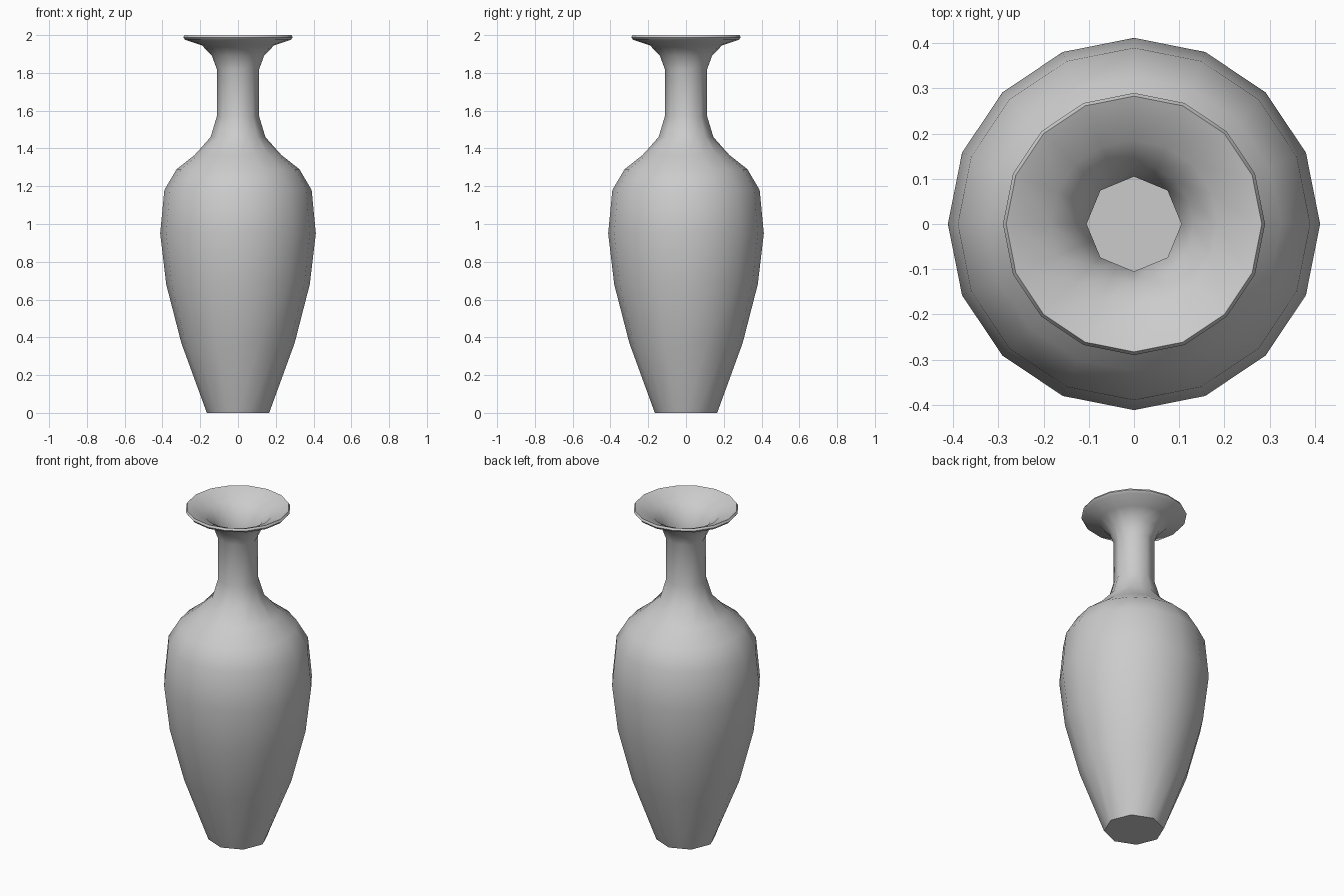
import bpy
import bmesh
import math

cube = bpy.data.objects.get("Cube")
if cube:
    bpy.data.objects.remove(cube, do_unlink=True)

SIDES = 16
WALL = 0.007

# Outer profile from foot to lip: radius, height, and whether the ring is eight-sided
outer = [
    (0.165, 0.00, True), (0.30, 0.37, False), (0.38, 0.68, False),
    (0.412, 0.95, False), (0.39, 1.18, False), (0.325, 1.29, False),
    (0.23, 1.365, False), (0.145, 1.46, True), (0.112, 1.57, True),
    (0.112, 1.82, True), (0.138, 1.89, False), (0.19, 1.945, False),
    (0.28, 1.975, False), (0.29, 1.988, False), (0.283, 2.00, False),
]
# Inner wall follows the outer one back down to the floor
lip = [(0.27, 1.995, False), (0.185, 1.955, False), (0.132, 1.90, False)]
inner = [(r - WALL, max(z, 0.015), eight) for r, z, eight in reversed(outer[:10])]


def add_ring(bm, radius, height, eight):
    """Ring of vertices; eight-sided rings keep odd points on the chords."""
    ring = []
    for i in range(SIDES):
        angle = math.tau * i / SIDES
        r = radius * math.cos(math.pi / 8) if eight and i % 2 else radius
        ring.append(bm.verts.new((r * math.cos(angle), r * math.sin(angle), height)))
    return ring


def make_vase(name, profile, material):
    bm = bmesh.new()
    rings = [add_ring(bm, *point) for point in profile]
    for low, high in zip(rings, rings[1:]):
        for i in range(SIDES):
            j = (i + 1) % SIDES
            bm.faces.new((low[i], low[j], high[j], high[i]))
    # Underside and inner floor
    bm.faces.new(list(reversed(rings[0])))
    bm.faces.new(rings[-1])
    mesh = bpy.data.meshes.new(name)
    bm.to_mesh(mesh)
    bm.free()
    mesh.materials.append(material)
    obj = bpy.data.objects.new(name, mesh)
    bpy.context.collection.objects.link(obj)
    bpy.context.view_layer.objects.active = obj
    obj.select_set(True)
    bpy.ops.object.shade_smooth_by_angle(angle=math.radians(62))
    return obj


# Plain grey clay
clay = bpy.data.materials.new("grey_clay")
clay.use_nodes = True
grey = (0.6, 0.6, 0.6, 1)
clay.diffuse_color = grey
clay.node_tree.nodes["Principled BSDF"].inputs["Base Color"].default_value = grey

bpy.ops.object.select_all(action="DESELECT")
make_vase("vase", outer + lip + inner, clay)
